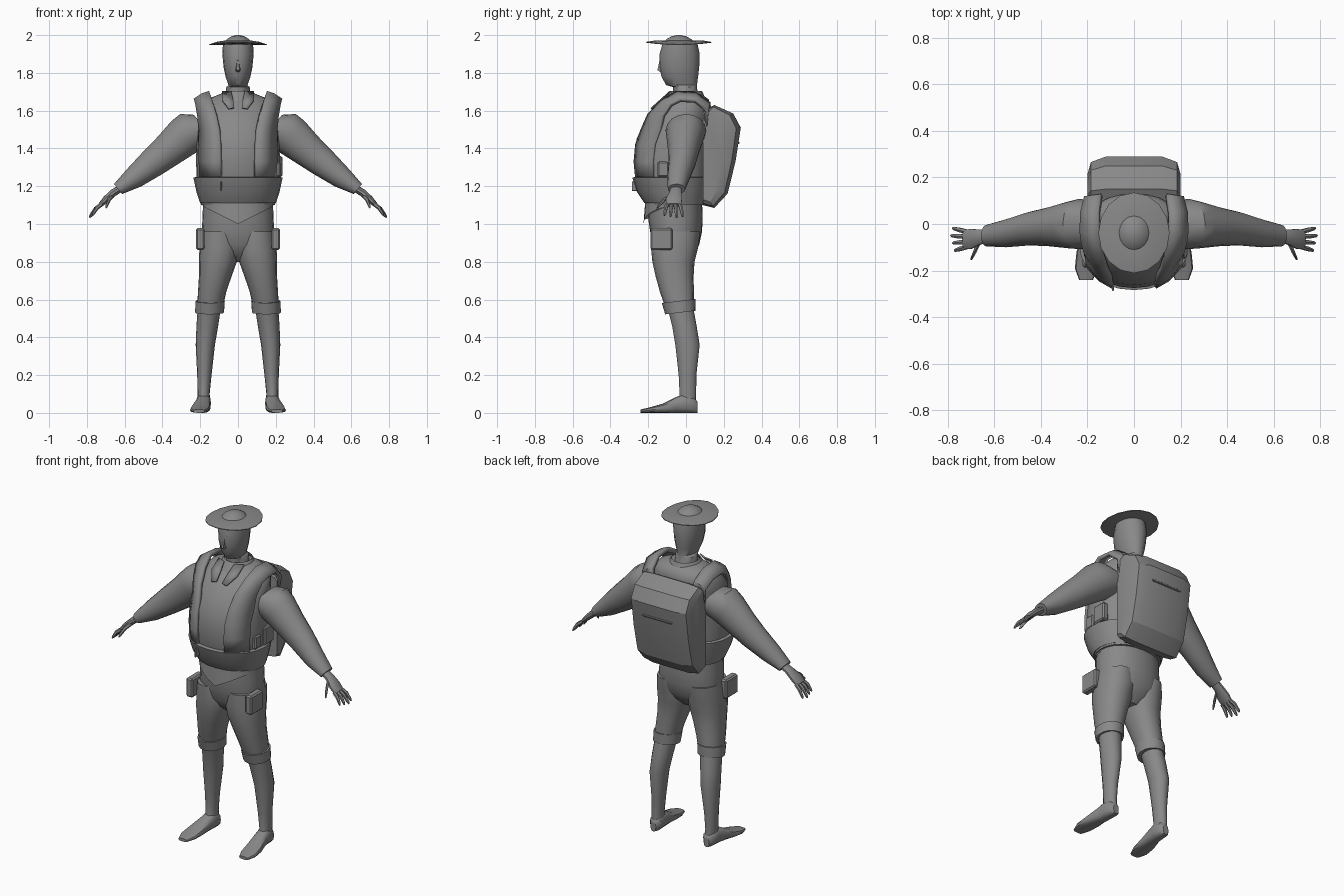
import bpy, bmesh, math
from mathutils import Vector

cube = bpy.data.objects.get("Cube")
if cube:
    bpy.data.objects.remove(cube, do_unlink=True)

grey = bpy.data.materials.new("plain_grey")
grey.use_nodes = True
COLOUR = (0.25, 0.25, 0.25, 1)
grey.diffuse_color = COLOUR
grey.node_tree.nodes["Principled BSDF"].inputs["Base Color"].default_value = COLOUR


def finish(name, bm, angle=40):
    bmesh.ops.recalc_face_normals(bm, faces=bm.faces)
    mesh = bpy.data.meshes.new(name)
    bm.to_mesh(mesh)
    bm.free()
    mesh.materials.append(grey)
    ob = bpy.data.objects.new(name, mesh)
    bpy.context.collection.objects.link(ob)
    bpy.ops.object.select_all(action="DESELECT")
    bpy.context.view_layer.objects.active = ob
    ob.select_set(True)
    bpy.ops.object.shade_smooth_by_angle(angle=math.radians(angle))
    return ob


def skin(name, rows, closed=True, caps=True, angle=40):
    """Join rows of points into a surface."""
    bm = bmesh.new()
    vs = [[bm.verts.new(p) for p in row] for row in rows]
    n = len(rows[0])
    for a, b in zip(vs, vs[1:]):
        for i in range(n if closed else n - 1):
            j = (i + 1) % n
            bm.faces.new((a[i], a[j], b[j], b[i]))
    if caps and closed:
        bm.faces.new(vs[0])
        bm.faces.new(vs[-1])
    return finish(name, bm, angle)


def ring(c, u, v, n=16, power=2.0):
    """Superellipse around c with half axes u and v."""
    c, u, v = Vector(c), Vector(u), Vector(v)
    def f(t):
        return math.copysign(abs(t) ** (2 / power), t)
    return [c + u * f(math.cos(2 * math.pi * i / n)) + v * f(math.sin(2 * math.pi * i / n))
            for i in range(n)]


def level(z, x0, x1, y0, y1, n=20, power=2.0):
    return ring(((x0 + x1) / 2, (y0 + y1) / 2, z), ((x1 - x0) / 2, 0, 0),
                (0, (y1 - y0) / 2, 0), n, power)


def thicken(ob, t):
    m = ob.modifiers.new("thickness", "SOLIDIFY")
    m.thickness, m.offset = t, 0


def box(name, centre, size, bevel=0.008):
    bm = bmesh.new()
    bmesh.ops.create_cube(bm, size=1)
    for v in bm.verts:
        v.co = Vector(centre) + Vector([a * b for a, b in zip(v.co, size)])
    bmesh.ops.bevel(bm, geom=bm.edges[:], offset=bevel, segments=1, affect="EDGES")
    return finish(name, bm, 30)


# Vest body: z, half width, front y, back y
TORSO = [(1.10, .195, -.205, .10), (1.16, .21, -.24, .11), (1.25, .22, -.265, .12),
         (1.35, .222, -.275, .12), (1.45, .218, -.262, .125), (1.55, .215, -.215, .13),
         (1.62, .205, -.15, .13), (1.66, .165, -.105, .12), (1.69, .09, -.07, .08)]
skin("vest_body", [level(z, -w, w, a, b, 24, 2.15) for z, w, a, b in TORSO])


def front_y(x, z):
    for p, q in zip(TORSO, TORSO[1:]):
        if p[0] <= z <= q[0]:
            t = (z - p[0]) / (q[0] - p[0])
            w, a, b = [p[i] + t * (q[i] - p[i]) for i in (1, 2, 3)]
            return (a + b) / 2 - (b - a) / 2 * math.sqrt(max(0, 1 - (x / w) ** 2))


# Waistband with a raised rim, and the pointed hem below it
skin("waistband", [level(z, -w, w, a, b, 24, 2.15) for z, w, a, b in
     ((1.11, .2, -.22, .105), (1.17, .22, -.26, .12), (1.245, .236, -.284, .13),
      (1.25, .22, -.268, .12))], angle=30)
hem = [level(1.13, -.19, .19, -.215, .09, 24), level(1.05, -.185, .185, -.225, .085, 24)]
for p in hem[1]:
    p.z = 1.0 + .5 * abs(p.x) if p.y < -.06 else 1.09
skin("shirt_hem", hem)
box("zip_pull", (-.09, -.262, 1.2), (.009, .05, .05), .002)

# Trousers seat
skin("trouser_seat", [level(z, -w, w, a, b, 24, 2.2) for z, w, a, b in
     ((.80, .05, -.10, .0), (.84, .13, -.145, .04), (.89, .185, -.175, .07), (.96, .192, -.19, .085),
      (1.03, .188, -.2, .088), (1.12, .185, -.2, .085))])

# Neck, head and face
skin("head", [level(z, -w, w, a, b, 16) for z, w, a, b in
     ((1.64, .075, -.07, .08), (1.69, .064, -.068, .062), (1.725, .062, -.068, .058),
      (1.735, .05, -.105, .058), (1.78, .066, -.13, .064), (1.83, .076, -.14, .07),
      (1.9, .083, -.14, .072), (1.95, .08, -.125, .062), (1.97, .05, -.09, .03))])
skin("nose", [level(z, -w, w, a, -.1, 6) for z, w, a in
     ((1.805, .013, -.14), (1.815, .016, -.155), (1.87, .007, -.142))])

# Broad hat whose sides droop slightly
hat = []
for r, z in ((.02, 1.95), (.6, 1.948), (1, 1.947), (1, 1.951), (.7, 1.966), (.42, 1.972),
             (.37, 1.98), (.22, 1.994), (.06, 2.0)):
    row = ring((0, -.038, z), (.153 * r, 0, 0), (0, .173 * r, 0), 16)
    for i, p in enumerate(row):
        p.z += .013 * r * r * math.sin(math.pi * i / 8) ** 2 if r > .5 else 0
    hat.append(row)
skin("hat", hat, angle=25)

# Shirt collar
skin("collar", [level(1.645, -.12, .12, -.12, .11), level(1.705, -.078, .078, -.078, .085)],
     caps=False)

# Backpack: side outline repeated across the width, shrunk at the outer stations
OUTLINE = [(.09, 1.10), (.15, 1.085), (.22, 1.16), (.262, 1.33), (.29, 1.51),
           (.25, 1.585), (.15, 1.63), (.09, 1.60)]
pack = []
for x, s in ((-.2, .62), (-.185, .88), (-.12, 1), (.12, 1), (.185, .88), (.2, .62)):
    pack.append([(x, .09 + (y - .09) * s, 1.36 + (z - 1.36) * (.7 + .3 * s)) for y, z in OUTLINE])
skin("backpack", pack, angle=25)
box("backpack_flap", (0, .277, 1.43), (.2, .014, .012), .003)
box("hip_pouch", (.215, -.03, 1.305), (.04, .09, .11))
box("hip_pouch_small", (.2, -.12, 1.29), (.05, .06, .08))

for side, s in (("left", 1), ("right", -1)):
    # Leg: z, inner x, outer x, front y, back y
    leg = [(.05, .145, .212, -.045, .055), (.1, .15, .214, -.035, .055),
           (.2, .14, .216, -.04, .056), (.36, .122, .224, -.058, .074),
           (.46, .105, .22, -.075, .058), (.56, .09, .213, -.1, .04)]
    skin(side + "_lower_leg", [level(z, a * s, b * s, c, d, 14) for z, a, b, c, d in leg])
    thigh = [(.56, .08, .216, -.11, .042), (.64, .062, .212, -.138, .042),
             (.72, .035, .207, -.16, .04), (.8, .006, .207, -.178, .045),
             (.88, -.01, .204, -.186, .065), (.96, .01, .192, -.188, .075)]
    skin(side + "_trouser_leg", [level(z, a * s, b * s, c, d, 16, 2.2) for z, a, b, c, d in thigh])
    cuff = [level(.53, .074 * s, .227 * s, -.11, .05, 16), level(.592, .07 * s, .225 * s, -.128, .05, 16)]
    for p in cuff[0] + cuff[1]:
        p.z += .12 * (p.y + .04)
    skin(side + "_trouser_cuff", cuff)
    box(side + "_thigh_pocket", (.2 * s, -.13, .92), (.044, .115, .115))

    # Foot from heel to toe: y, centre x, half width, height
    foot = [(.06, .18, .018, .06), (.04, .18, .036, .085), (-.01, .182, .039, .1),
            (-.05, .186, .04, .085), (-.12, .197, .05, .05), (-.19, .204, .05, .03), (-.24, .206, .03, .018)]
    skin(side + "_foot", [ring((x * s, y, h / 2), (w, 0, 0), (0, 0, h / 2), 12, 2.6)
                          for y, x, w, h in foot])

    # Sleeve: x, z, radius, centre y, half depth
    arm = [(.17, 1.5, .1, .0, .1), (.235, 1.495, .112, 0, .108), (.285, 1.463, .106, -.004, .1),
           (.37, 1.39, .09, -.012, .083), (.45, 1.325, .078, -.02, .072),
           (.55, 1.245, .059, -.04, .06), (.635, 1.185, .034, -.05, .046)]
    skin(side + "_sleeve", [ring((x * s, y, z), (.63 * r * s, 0, .78 * r), (0, d, 0), 16)
                            for x, z, r, y, d in arm])

    # Hand: palm, four fingers, thumb
    palm = [(.62, 1.19, .02, -.052, .03), (.66, 1.165, .02, -.056, .033),
            (.70, 1.13, .018, -.064, .045), (.73, 1.1, .012, -.066, .042)]
    skin(side + "_palm", [ring((x * s, y, z), (.66 * r * s, 0, .75 * r), (0, d, 0), 10)
                          for x, z, r, y, d in palm])
    digits = [((.72, -.033 - .022 * i, 1.105), (.787 - .008 * abs(i - 1), -.018 - .032 * i,
               1.033 + .006 * abs(i - 1))) for i in range(4)]
    digits.append(((.665, -.08, 1.15), (.70, -.152, 1.085)))
    for k, (a, b) in enumerate(digits):
        a, b = Vector(a), Vector(b)
        rows = []
        for t, r in ((0, .011), (.5, .011), (.9, .008), (1, .004)):
            c = a.lerp(b, t)
            c.z += .012 * math.sin(math.pi * t)
            c.x *= s
            rows.append(ring(c, (.7 * r * s, 0, .7 * r), (0, r, 0), 6))
        skin(side + ("_thumb" if k == 4 else f"_finger_{k + 1}"), rows)

    # Vest panel that climbs the chest and crosses the shoulder
    edges = []
    for z, xi, xo in ((1.25, .09, .197), (1.33, .09, .2), (1.42, .092, .2), (1.5, .098, .202)):
        edges.append([(x * s, front_y(x, z) - .012, z) for x in (xi, (xi + xo) / 2, xo)])
    for a, b in (((.115, -.195, 1.58), (.208, -.12, 1.57)), ((.135, -.125, 1.65), (.22, -.08, 1.63)),
                 ((.15, -.05, 1.695), (.228, -.03, 1.655)), ((.15, .05, 1.69), (.225, .05, 1.65)),
                 ((.14, .12, 1.64), (.21, .11, 1.6)), ((.13, .135, 1.5), (.195, .1, 1.5))):
        a, b = Vector(a), Vector(b)
        m = a.lerp(b, .5) + Vector((0, -.012 if a.y < -.1 else 0, .006))
        edges.append([(p.x * s, p.y, p.z) for p in (a, m, b)])
    thicken(skin(side + "_vest_panel", edges, closed=False), .022)

    # Collar flap
    flap = [[(.085 * s, -.06, 1.7), (.035 * s, -.085, 1.7)],
            [(.085 * s, -.13, 1.655), (.025 * s, -.135, 1.655)],
            [(.05 * s, -.185, 1.61), (.02 * s, -.18, 1.615)]]
    thicken(skin(side + "_collar_flap", flap, closed=False), .009)
